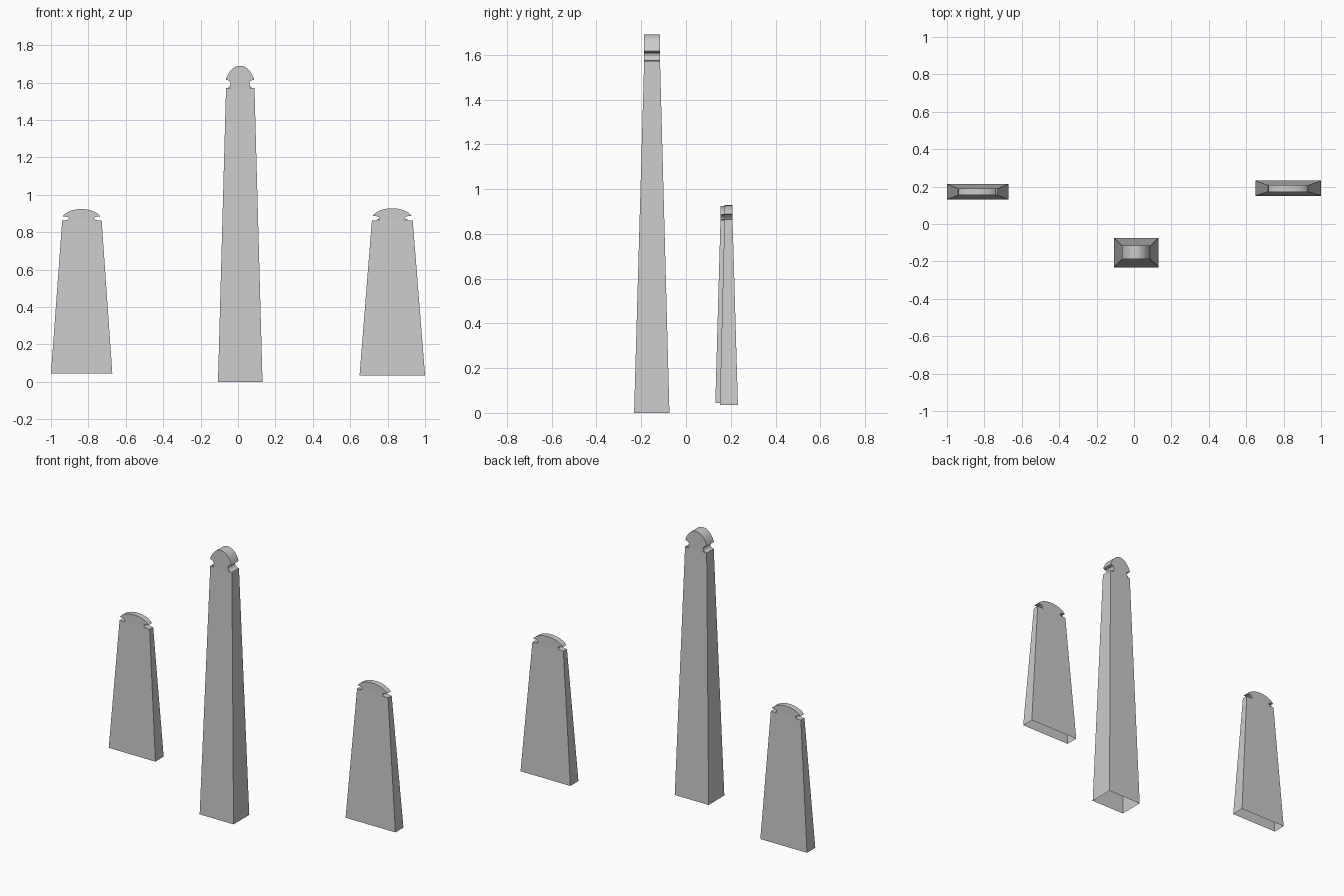
import bpy, bmesh
from math import sin, cos, radians

if "Cube" in bpy.data.objects:
    bpy.data.objects.remove(bpy.data.objects["Cube"])


def make_object(name, bm):
    bmesh.ops.recalc_face_normals(bm, faces=bm.faces)
    mesh = bpy.data.meshes.new(name)
    bm.to_mesh(mesh)
    bm.free()
    obj = bpy.data.objects.new(name, mesh)
    bpy.context.collection.objects.link(obj)
    return obj


def tapered_shaft(name, base, top, z0, z1):
    # four sloping sides and a flat top, open underneath
    bm = bmesh.new()
    rings = []
    for (xa, xb, ya, yb), z in ((base, z0), (top, z1)):
        rings.append([bm.verts.new((x, y, z)) for x, y in
                      ((xa, ya), (xb, ya), (xb, yb), (xa, yb))])
    lo, hi = rings
    for i in range(4):
        j = (i + 1) % 4
        bm.faces.new((lo[i], lo[j], hi[j], hi[i]))
    bm.faces.new(hi)
    return make_object(name, bm)


def cap_profile():
    # right half: hidden stem, rounded notch, then the domed head
    half = [(0.66, -0.95), (0.66, 0.02), (0.88, 0.02), (0.76, 0.06),
            (0.68, 0.13), (0.66, 0.20), (0.69, 0.27), (0.77, 0.33), (0.97, 0.36)]
    span, n = radians(65), 12
    for i in range(n):
        a = span * (1 - i / n)
        half.append((sin(a) / sin(span),
                     0.38 + 0.62 * (cos(a) - cos(span)) / (1 - cos(span))))
    return half + [(0, 1)] + [(-u, v) for u, v in reversed(half)]


def cap(name, xa, xb, ya, yb, z, height):
    # profile scaled to the shaft top and extruded through its depth
    bm = bmesh.new()
    cx, hw = (xa + xb) / 2, (xb - xa) / 2
    face = bm.faces.new([bm.verts.new((cx + u * hw, ya, z + v * height))
                         for u, v in cap_profile()])
    ext = bmesh.ops.extrude_face_region(bm, geom=[face], use_keep_orig=True)
    bmesh.ops.translate(bm, vec=(0, yb - ya, 0),
                        verts=[g for g in ext["geom"] if isinstance(g, bmesh.types.BMVert)])
    return make_object(name, bm)


# name, base rectangle, top rectangle, bottom z, shoulder z, head x range, tip z
stones = [
    ("tall_pillar", (-0.107, 0.131, -0.232, -0.074), (-0.064, 0.088, -0.187, -0.116),
     0.0, 1.572, (-0.065, 0.086), 1.690),
    ("left_stone", (-1.0, -0.672, 0.131, 0.214), (-0.940, -0.729, 0.154, 0.190),
     0.045, 0.862, (-0.937, -0.737), 0.924),
    ("right_stone", (0.650, 1.0, 0.151, 0.232), (0.716, 0.934, 0.172, 0.208),
     0.035, 0.864, (0.720, 0.928), 0.928),
]
for name, base, top, z0, z1, head, tip in stones:
    tapered_shaft(name + "_shaft", base, top, z0, z1)
    cap(name + "_cap", head[0], head[1], top[2], top[3], z1, tip - z1)
